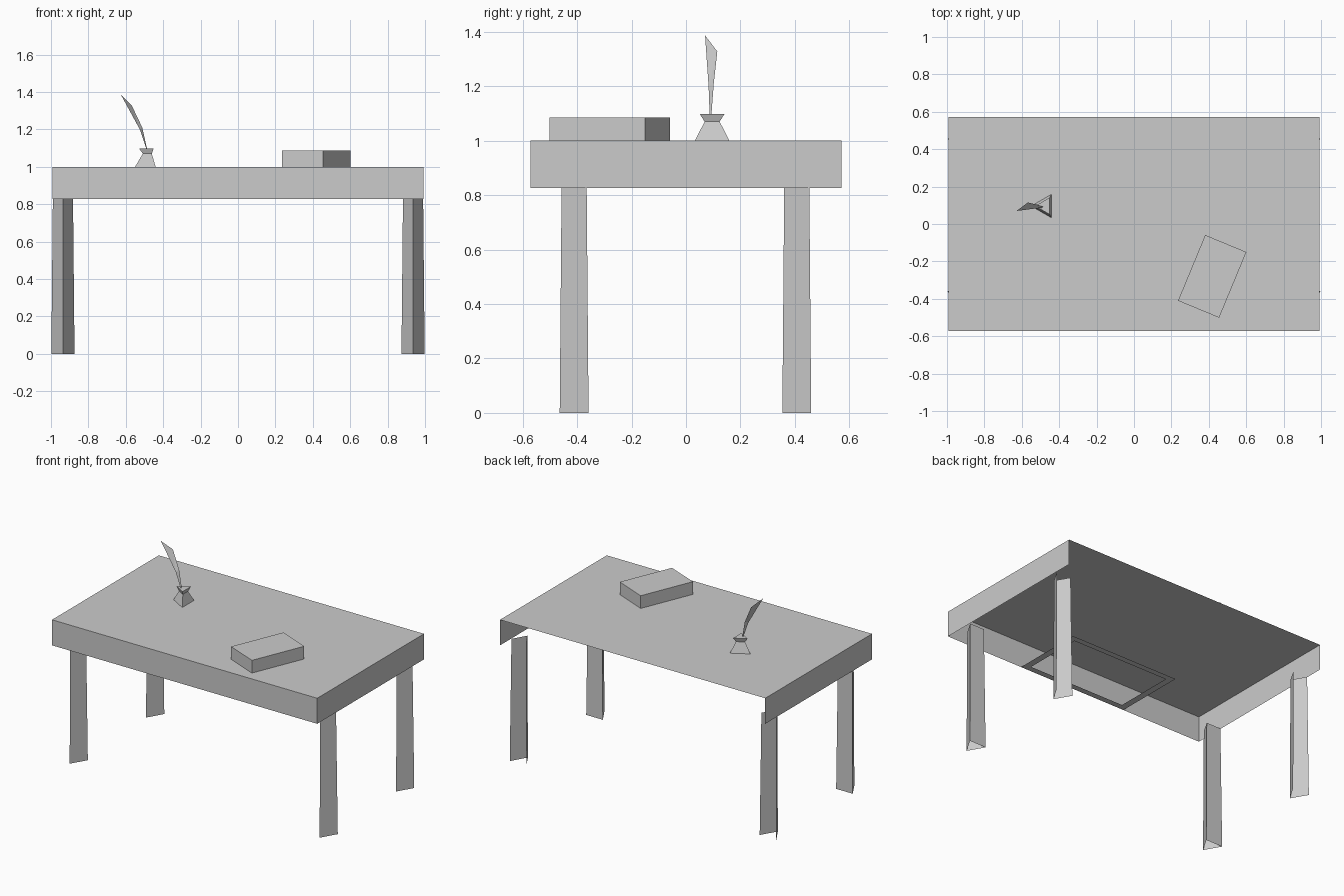
import bpy
from math import cos, sin, pi, radians

if "Cube" in bpy.data.objects:
    bpy.data.objects.remove(bpy.data.objects["Cube"])


def make(name, verts, faces):
    mesh = bpy.data.meshes.new(name)
    mesh.from_pydata(verts, [], faces)
    mesh.validate()
    obj = bpy.data.objects.new(name, mesh)
    bpy.context.collection.objects.link(obj)
    return obj


def loft(name, rings, closed=True, cap=False):
    """Walls between rings (counter-clockwise from above), optional top cap."""
    n = len(rings[0])
    verts = [v for ring in rings for v in ring]
    faces = []
    for r in range(len(rings) - 1):
        for i in range(n if closed else n - 1):
            a, b = r * n + i, r * n + (i + 1) % n
            faces.append((a, b, b + n, a + n))
    if cap:
        start = (len(rings) - 1) * n
        faces.append(tuple(range(start, start + n)))
    return make(name, verts, faces)


def rect(hx, hy, z, cx=0, cy=0, angle=0):
    c, s = cos(angle), sin(angle)
    corners = [(-hx, hy), (-hx, -hy), (hx, -hy), (hx, hy)]
    return [(cx + x * c - y * s, cy + x * s + y * c, z) for x, y in corners]


# Table top with apron on three sides, open at the back
APRON_Z = 0.827
loft("table_top", [rect(0.993, 0.571, z) for z in (APRON_Z, 1.0)],
     closed=False, cap=True)

# Tapered triangular legs, ridge to the front; the back pair is open behind
for side, sx in (("left", -1), ("right", 1)):
    for place, cy in (("front", -0.411), ("back", 0.407)):
        rings = []
        for z, s in ((0, 1.0), (APRON_Z, 0.87)):
            hx, hy = 0.062 * s, 0.053 * s
            cx = sx * 0.936
            rings.append([(cx - hx, cy + hy, z), (cx, cy - hy, z),
                          (cx + hx, cy + hy, z)])
        loft(f"{place}_{side}_leg", rings, closed=(place == "front"))

# Flat drawer frame under the front edge, facing down
outer = rect(0.405, 0.245, APRON_Z, 0.01, -0.325)
inner = rect(0.36, 0.205, APRON_Z, 0.01, -0.325)
make("drawer_frame", outer + inner,
     [(i, i + 4, (i + 1) % 4 + 4, (i + 1) % 4) for i in range(4)])

# Book
loft("book", [rect(0.119, 0.19, z, 0.418, -0.28, radians(-22.5))
              for z in (1.0, 1.086)], cap=True)

# Three-sided ink bottle with a flared rim
loft("ink_bottle", [[(-0.477 + r * cos(a), 0.096 + r * sin(a), z)
                     for a in (pi / 3, pi, 5 * pi / 3)]
                    for r, z in ((0.073, 1.0), (0.032, 1.07), (0.052, 1.098))],
     cap=True)

# Bent quill
make("quill", [(-0.488, 0.087, 1.09), (-0.485, 0.093, 1.09),
               (-0.512, 0.102, 1.21), (-0.525, 0.083, 1.2),
               (-0.568, 0.115, 1.328), (-0.627, 0.07, 1.387)],
     [(0, 1, 2, 3), (3, 2, 4), (3, 4, 5)])
